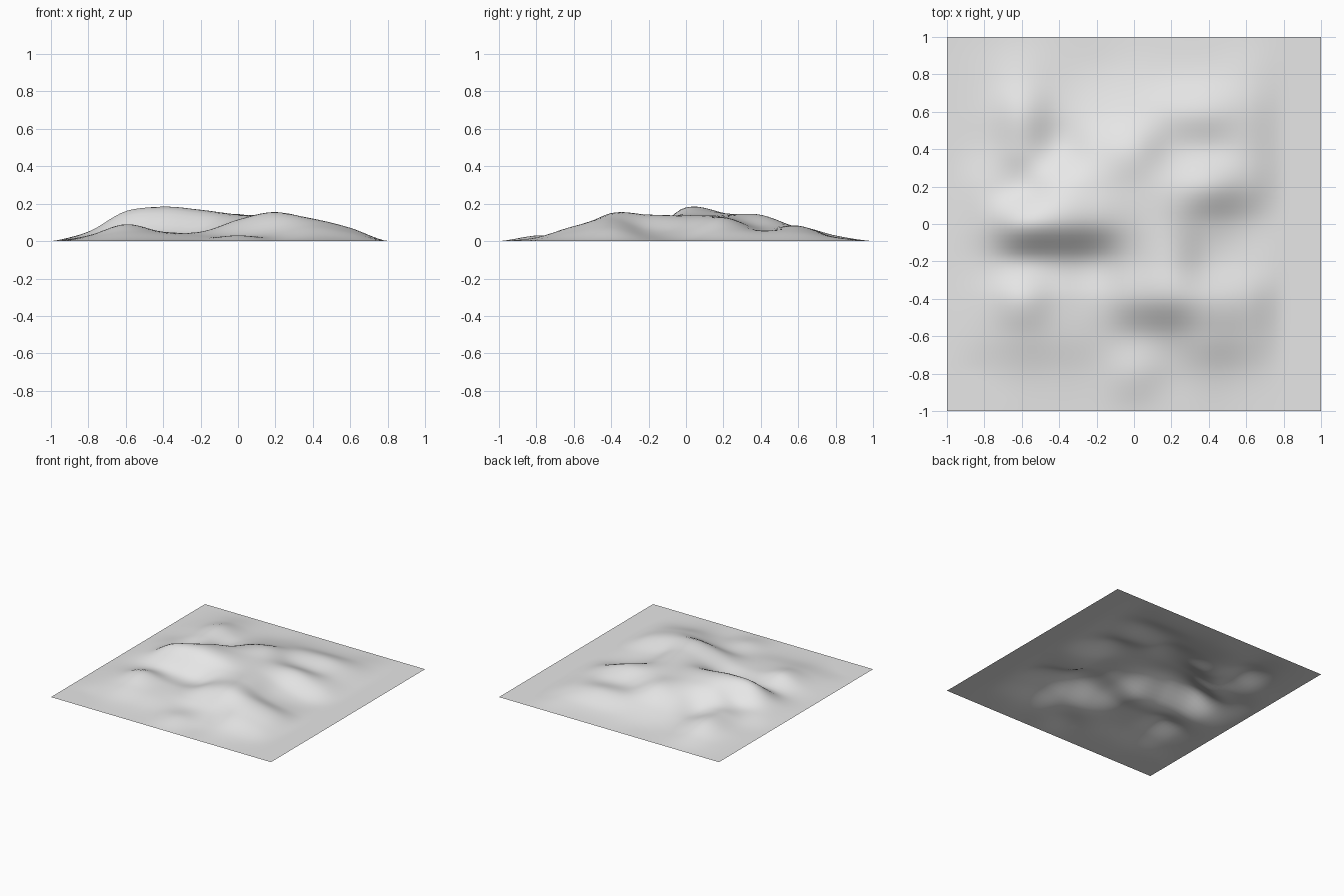
import bpy
import bmesh
import math

old = bpy.data.objects.get("Cube")
if old:
    bpy.data.objects.remove(old, do_unlink=True)

# Spot heights in hundredths, spaced 0.2 apart; rows run from front to back, columns left to right
SPOTS = [
    [0, 1, 1, 1, 3, 1, 2, 1, 0],
    [2, 5, 4, 3, 3, 5, 8, 5, 0],
    [3, 9, 5, 5, 11, 15, 12, 7, 0],
    [2, 4, 4, 4, 11, 14, 6, 2, 0],
    [5, 16, 18, 16, 14, 13, 6, 1, 0],
    [4, 6, 14, 15, 14, 13, 12, 6, 0],
    [2, 7, 4, 11, 14, 8, 6, 5, 0],
    [2, 8, 3, 5, 7, 8, 8, 5, 0],
    [1, 3, 1, 1, 2, 2, 2, 2, 0],
]
SPACING = 0.2
CELLS = 64


def spot(row, col):
    """Spot height, flat outside the hilly area."""
    if 0 <= row < len(SPOTS) and 0 <= col < len(SPOTS):
        return SPOTS[row][col] / 100
    return 0.0


def spline(a, b, c, d, t):
    """Smooth curve through b and c."""
    return b + t / 2 * (c - a + t * (2 * a - 5 * b + 4 * c - d + t * (3 * (b - c) + d - a)))


def height(x, y):
    """Smooth ground height at a point."""
    u, v = (x + 0.8) / SPACING, (y + 0.8) / SPACING
    col, row = math.floor(u), math.floor(v)
    lines = [
        spline(*[spot(row + j, col + i) for i in range(-1, 3)], u - col)
        for j in range(-1, 3)
    ]
    return max(0.0, spline(*lines, v - row))


# Plain grey earth
earth = bpy.data.materials.new("earth_grey")
earth.use_nodes = True
grey = (0.8, 0.8, 0.8, 1)
earth.diffuse_color = grey
earth.node_tree.nodes["Principled BSDF"].inputs["Base Color"].default_value = grey

# Square sheet of ground, raised into hills and valleys
bm = bmesh.new()
bmesh.ops.create_grid(bm, x_segments=CELLS, y_segments=CELLS, size=1)
for vert in bm.verts:
    vert.co.z = height(vert.co.x, vert.co.y)
for face in bm.faces:
    face.smooth = True
mesh = bpy.data.meshes.new("hilly_ground")
bm.to_mesh(mesh)
bm.free()
mesh.materials.append(earth)
ground = bpy.data.objects.new("hilly_ground", mesh)
bpy.context.collection.objects.link(ground)
